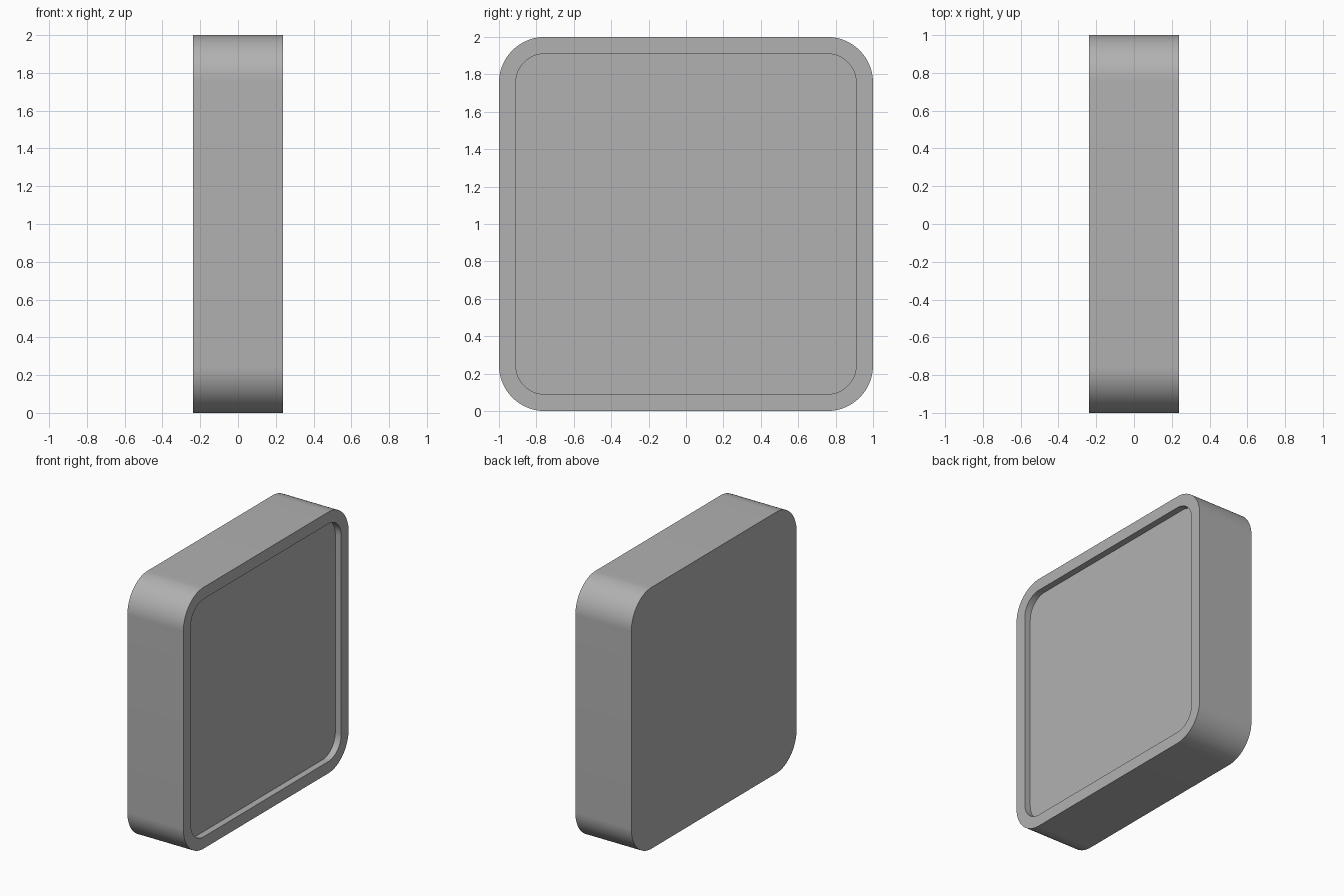
import bpy, bmesh, math

if "Cube" in bpy.data.objects:
    bpy.data.objects.remove(bpy.data.objects["Cube"])

HALF_T = 0.237     # half thickness along x
DEPTH = 0.05       # recess depth on the +x face
CORNER = 0.755     # shared centre offset of the corner arcs
R_OUT, R_IN = 0.245, 0.155
SEG = 24


def ring(bm, x, r):
    """Rounded-square loop of vertices in the plane at x."""
    verts = []
    for q, (sy, sz) in enumerate([(1, 1), (-1, 1), (-1, -1), (1, -1)]):
        for i in range(SEG + 1):
            a = math.pi / 2 * (q + i / SEG)
            verts.append(bm.verts.new((x, sy * CORNER + r * math.cos(a),
                                       1 + sz * CORNER + r * math.sin(a))))
    return verts


def bridge(bm, a, b):
    n = len(a)
    for i in range(n):
        j = (i + 1) % n
        bm.faces.new((a[i], a[j], b[j], b[i]))


# Rounded tile: back face, outer wall, rim, recess wall, recess floor
bm = bmesh.new()
rings = [ring(bm, -HALF_T, R_OUT), ring(bm, HALF_T, R_OUT),
         ring(bm, HALF_T, R_IN), ring(bm, HALF_T - DEPTH, R_IN)]
for a, b in zip(rings, rings[1:]):
    bridge(bm, a, b)
bm.faces.new(rings[0])
bm.faces.new(rings[-1])
bmesh.ops.recalc_face_normals(bm, faces=bm.faces)

mesh = bpy.data.meshes.new("recessed_tile")
bm.to_mesh(mesh)
bm.free()
tile = bpy.data.objects.new("recessed_tile", mesh)
bpy.context.collection.objects.link(tile)

# Mid-grey finish
grey = bpy.data.materials.new("mid_grey")
grey.diffuse_color = (0.44, 0.44, 0.44, 1)
grey.use_nodes = True
grey.node_tree.nodes["Principled BSDF"].inputs["Base Color"].default_value = grey.diffuse_color
mesh.materials.append(grey)

bpy.context.view_layer.objects.active = tile
tile.select_set(True)
bpy.ops.object.shade_smooth_by_angle(angle=math.radians(30))
